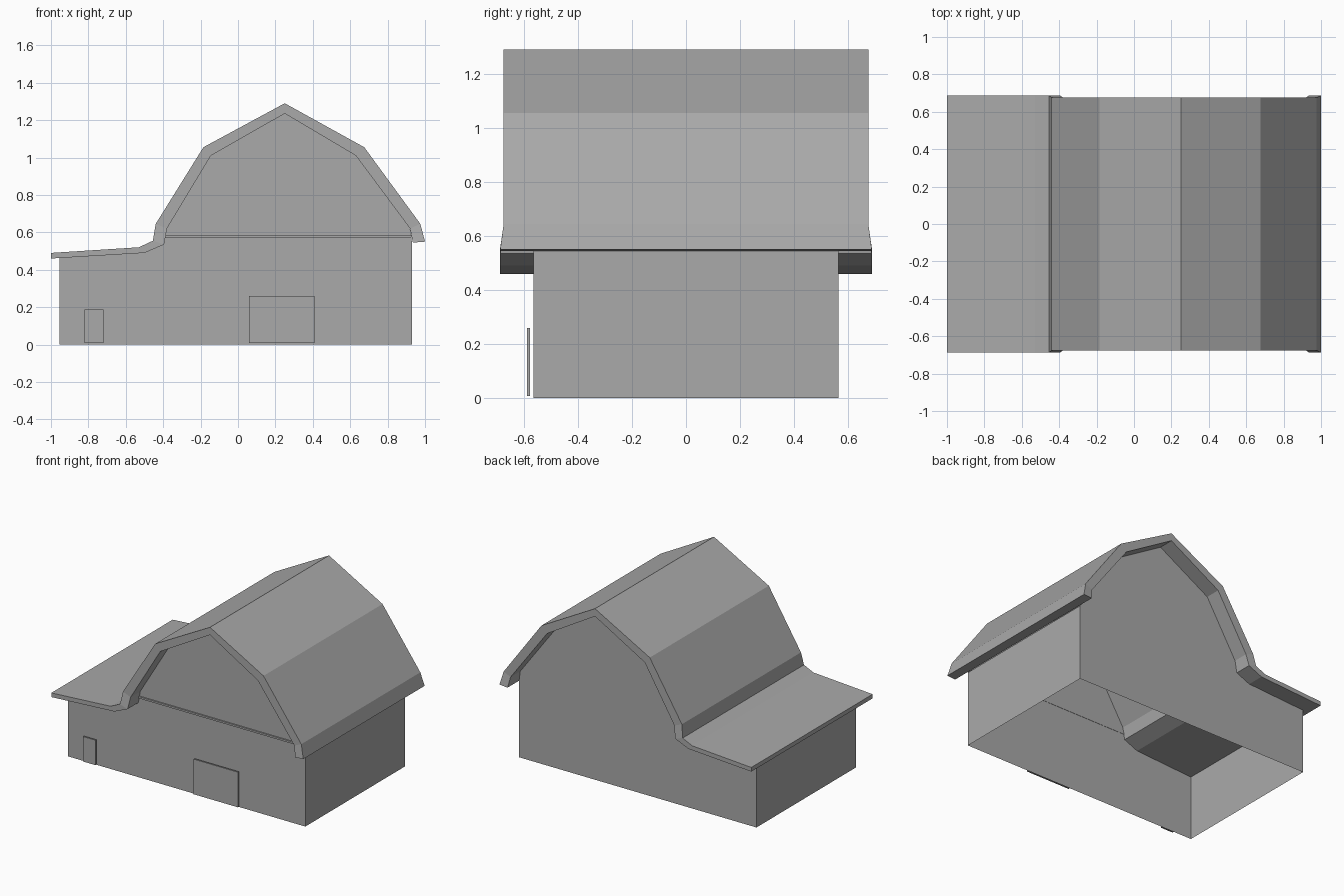
import bpy
import bmesh

cube = bpy.data.objects.get("Cube")
if cube:
    bpy.data.objects.remove(cube, do_unlink=True)

grey = bpy.data.materials.new("plain grey")
grey.use_nodes = True
grey.diffuse_color = (0.4, 0.4, 0.4, 1)
grey.node_tree.nodes["Principled BSDF"].inputs["Base Color"].default_value = (0.4, 0.4, 0.4, 1)


def make_object(name, bm, recalc=True):
    if recalc:
        bmesh.ops.recalc_face_normals(bm, faces=bm.faces)
    mesh = bpy.data.meshes.new(name)
    bm.to_mesh(mesh)
    bm.free()
    mesh.materials.append(grey)
    obj = bpy.data.objects.new(name, mesh)
    bpy.context.collection.objects.link(obj)
    return obj


def box(name, x0, x1, y0, y1, z0, z1):
    bm = bmesh.new()
    bmesh.ops.create_cube(bm, size=1)
    for v in bm.verts:
        v.co.x = x1 if v.co.x > 0 else x0
        v.co.y = y1 if v.co.y > 0 else y0
        v.co.z = z1 if v.co.z > 0 else z0
    return make_object(name, bm)


# Gambrel roof sweeping down into a lean-to: (x, z) pairs
outer = [(-1, .49), (-.53, .52), (-.455, .555), (-.44, .645), (-.185, 1.055),
         (.25, 1.29), (.675, 1.055), (.975, .645), (1, .55)]
inner = [(-1, .46), (-.5, .49), (-.395, .535), (-.38, .62), (-.145, 1.01),
         (.25, 1.235), (.63, 1.01), (.92, .62), (.935, .545)]


def overhang(z):
    # The eaves flare out slightly past the main roof
    return .688 if z < .6 else .675


bm = bmesh.new()
rows = []
for (ox, oz), (ix, iz) in zip(outer, inner):
    rows.append([bm.verts.new((x, s * overhang(z), z))
                 for x, z, s in ((ox, oz, -1), (ox, oz, 1), (ix, iz, 1), (ix, iz, -1))])
for a, b in zip(rows, rows[1:]):
    for i in range(4):
        j = (i + 1) % 4
        bm.faces.new((a[i], a[j], b[j], b[i]))
bm.faces.new(rows[0])
bm.faces.new(rows[-1])
make_object("roof", bm)

# Walls: open underneath, gables fitted to the underside of the roof
gable = [(-.955, 0), (-.955, .463)] + inner[1:-1] + [(.93, .545), (.93, 0)]
bm = bmesh.new()
front = [bm.verts.new((x, -.565, z)) for x, z in gable]
back = [bm.verts.new((x, .565, z)) for x, z in gable]
bm.faces.new(front[::-1])
bm.faces.new(back)
bm.faces.new((front[0], front[1], back[1], back[0]))
bm.faces.new((front[-2], front[-1], back[-1], back[-2]))
# Orient every wall outward from the centre of the building
bm.normal_update()
for f in bm.faces:
    c = f.calc_center_median()
    if f.normal.x * c.x * (abs(f.normal.x) > .5) + f.normal.y * c.y < 0:
        f.normal_flip()
make_object("walls", bm, recalc=False)

# Trim across the base of the front gable
box("gable_trim", -.387, .927, -.575, -.563, .572, .585)

# Doors standing just proud of the front wall
box("barn_door", .06, .41, -.588, -.577, .008, .26)
box("small_door", -.82, -.72, -.588, -.577, .008, .187)
